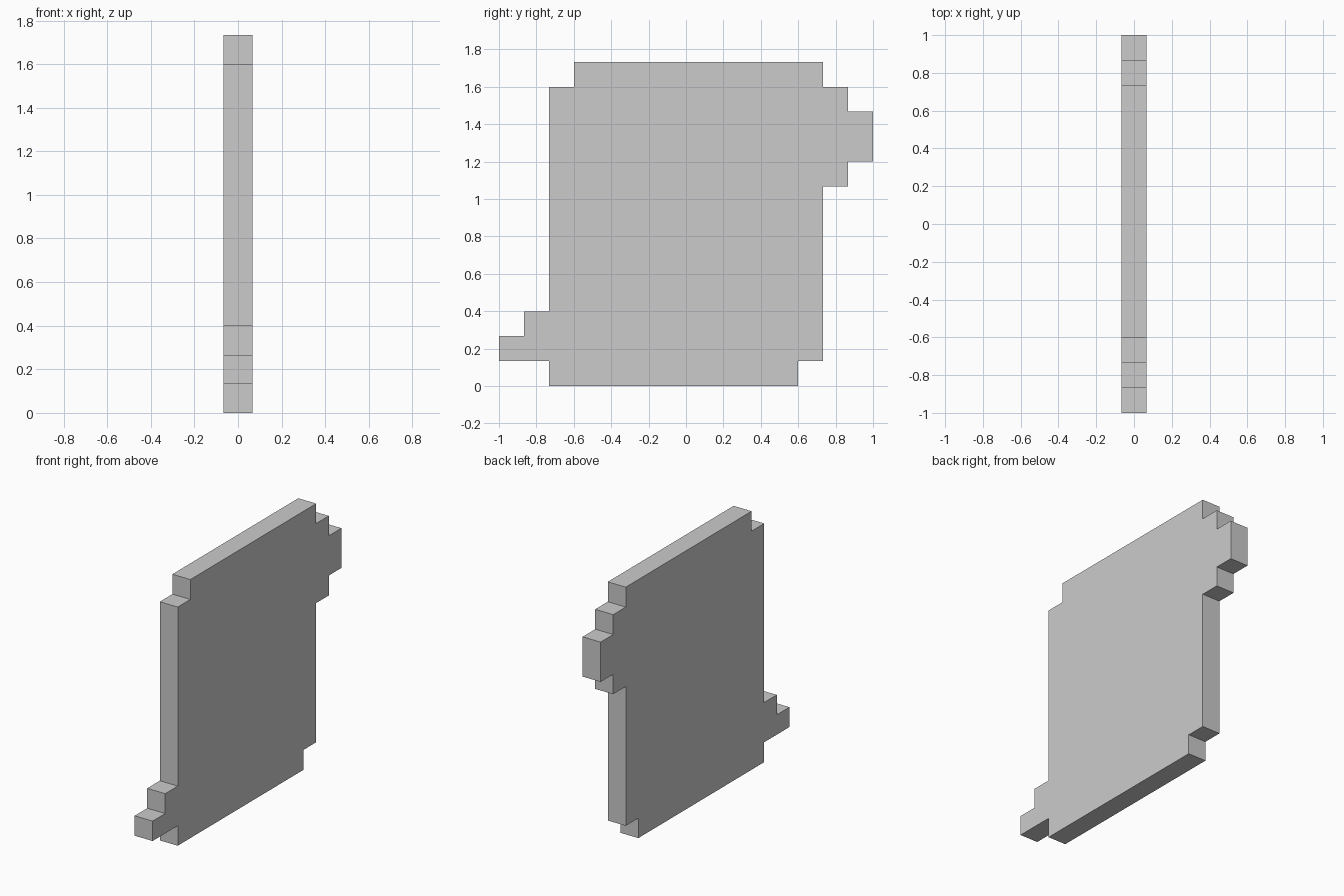
import bpy
import bmesh

if "Cube" in bpy.data.objects:
    bpy.data.objects.remove(bpy.data.objects["Cube"])

U = 2 / 15  # one pixel step

# Stepped rows: (z bottom, z top, y min, y max) in pixel steps
ROWS = [
    (0, 1, -5.5, 4.5),
    (1, 2, -7.5, 5.5),
    (2, 3, -6.5, 5.5),
    (3, 8, -5.5, 5.5),
    (8, 9, -5.5, 6.5),
    (9, 11, -5.5, 7.5),
    (11, 12, -5.5, 6.5),
    (12, 13, -4.5, 5.5),
]

# Trace the outline: up the right side, down the left side
right, left = [], []
for z0, z1, y0, y1 in ROWS:
    right += [(y1, z0), (y1, z1)]
    left += [(y0, z0), (y0, z1)]
outline = []
for p in right + left[::-1]:
    if p not in outline:
        outline.append(p)

# Stepped plate: one outline extruded along x
bm = bmesh.new()
face = bm.faces.new([bm.verts.new((-U / 2, y * U, z * U)) for y, z in outline])
ext = bmesh.ops.extrude_face_region(bm, geom=[face], use_keep_orig=True)
moved = [g for g in ext["geom"] if isinstance(g, bmesh.types.BMVert)]
bmesh.ops.translate(bm, verts=moved, vec=(U, 0, 0))
bmesh.ops.dissolve_limit(bm, angle_limit=0.01, verts=bm.verts, edges=bm.edges)
bmesh.ops.recalc_face_normals(bm, faces=bm.faces)

mesh = bpy.data.meshes.new("stepped_plate")
bm.to_mesh(mesh)
bm.free()
plate = bpy.data.objects.new("stepped_plate", mesh)
bpy.context.collection.objects.link(plate)
